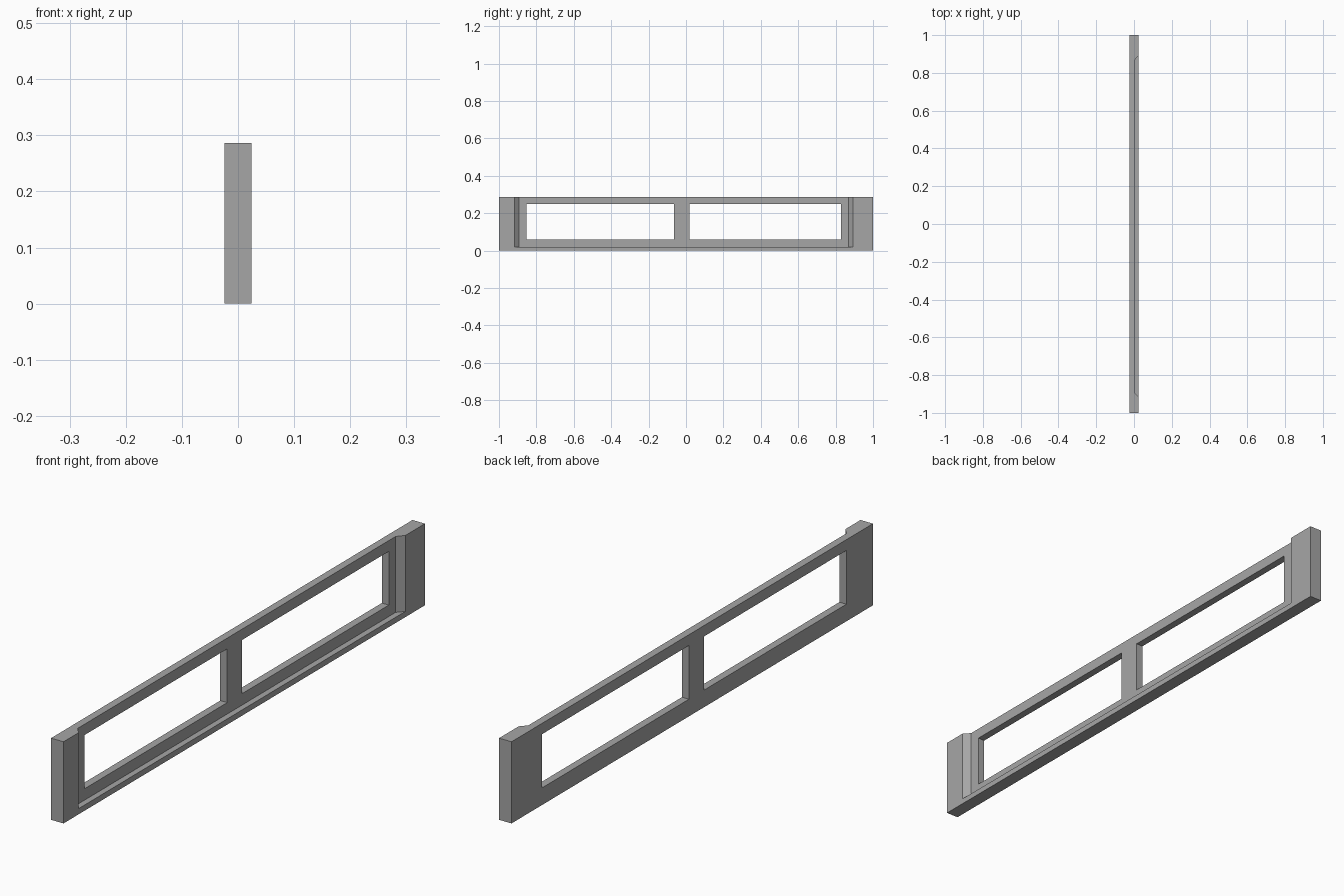
import bpy, bmesh

default = bpy.data.objects.get("Cube")
if default:
    bpy.data.objects.remove(default, do_unlink=True)

T, H = 0.024, 0.286      # half thickness, height
RECESS_X = 0.003         # plane of the recessed face

grey = bpy.data.materials.new("mid_grey")
grey.use_nodes = True
colour = (0.38, 0.38, 0.38, 1)
grey.diffuse_color = colour
grey.node_tree.nodes["Principled BSDF"].inputs["Base Color"].default_value = colour


def prism(name, outline, z0, z1):
    """Extrude an xy outline between two heights."""
    bm = bmesh.new()
    base = bm.faces.new([bm.verts.new((x, y, z0)) for x, y in outline])
    top = bmesh.ops.extrude_face_region(bm, geom=[base])["geom"]
    bmesh.ops.translate(bm, vec=(0, 0, z1 - z0),
                        verts=[v for v in top if isinstance(v, bmesh.types.BMVert)])
    bmesh.ops.recalc_face_normals(bm, faces=bm.faces)
    mesh = bpy.data.meshes.new(name)
    bm.to_mesh(mesh)
    bm.free()
    mesh.materials.append(grey)
    obj = bpy.data.objects.new(name, mesh)
    bpy.context.collection.objects.link(obj)
    return obj


def box_outline(x, y0, y1):
    return [(-x, y0), (x, y0), (x, y1), (-x, y1)]


# Board
frame = prism("window_frame", box_outline(T, -1, 1), 0, H)

# Recess with slanted ends, open at the top; slant continues past the face
out = 2 * T
slope = 0.024 / (T - RECESS_X)
extra = slope * (out - T)
recess = [(RECESS_X, -0.892), (out, -0.916 - extra),
          (out, 0.892 + extra), (RECESS_X, 0.868)]
cutters = [prism("recess_cutter", recess, 0.02, H + 0.1)]

# Two window openings
for side, y0, y1 in (("front", -0.853, -0.064), ("back", 0.018, 0.83)):
    cutters.append(prism(side + "_opening_cutter", box_outline(0.1, y0, y1), 0.06, 0.248))

bpy.context.view_layer.objects.active = frame
for cutter in cutters:
    mod = frame.modifiers.new(cutter.name, "BOOLEAN")
    mod.operation = "DIFFERENCE"
    mod.solver = "EXACT"
    mod.object = cutter
    bpy.ops.object.modifier_apply(modifier=mod.name)
    bpy.data.objects.remove(cutter, do_unlink=True)
